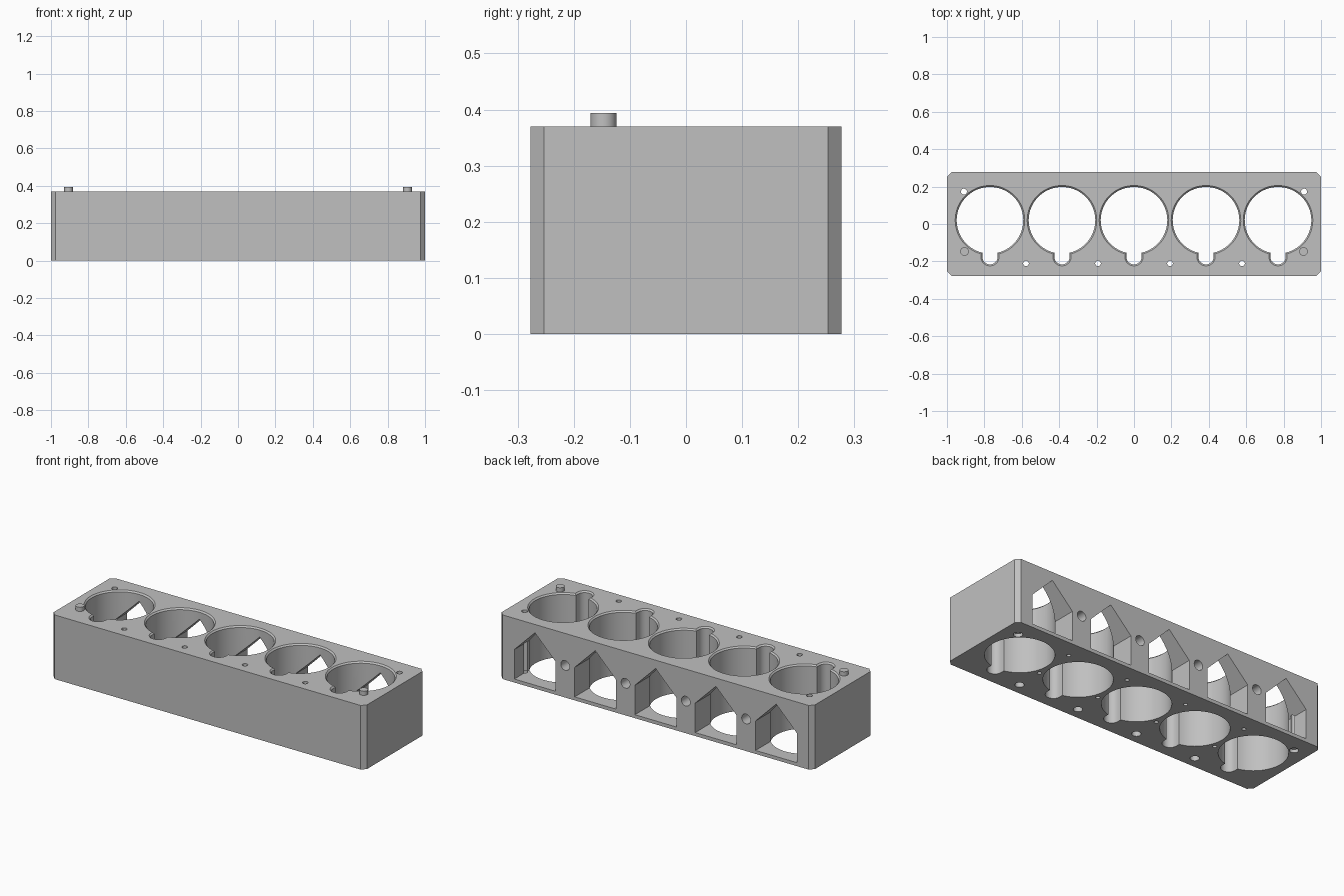
import bpy, bmesh
from math import sin, cos, asin, pi

cube = bpy.data.objects.get("Cube")
if cube:
    bpy.data.objects.remove(cube, do_unlink=True)

H = 0.37
PITCH = 0.385
BORES = [i * PITCH for i in range(-2, 3)]
WEBS = [(i - 1.5) * PITCH for i in range(4)]

grey = bpy.data.materials.new("plain_grey")
grey.use_nodes = True
grey.diffuse_color = (0.53, 0.53, 0.53, 1)
grey.node_tree.nodes["Principled BSDF"].inputs["Base Color"].default_value = (0.53, 0.53, 0.53, 1)


def loft(name, low, high):
    """Closed solid between two matching rings of 3D points."""
    bm = bmesh.new()
    a = [bm.verts.new(p) for p in low]
    b = [bm.verts.new(p) for p in high]
    n = len(a)
    bm.faces.new(a)
    bm.faces.new(b)
    for i in range(n):
        j = (i + 1) % n
        bm.faces.new((a[i], a[j], b[j], b[i]))
    bmesh.ops.recalc_face_normals(bm, faces=bm.faces)
    mesh = bpy.data.meshes.new(name)
    bm.to_mesh(mesh)
    bm.free()
    mesh.materials.append(grey)
    obj = bpy.data.objects.new(name, mesh)
    bpy.context.collection.objects.link(obj)
    return obj


def prism(name, profile, z0, z1):
    return loft(name, [(x, y, z0) for x, y in profile], [(x, y, z1) for x, y in profile])


def circle(cx, cy, r, n=32):
    return [(cx + r * cos(2 * pi * i / n), cy + r * sin(2 * pi * i / n)) for i in range(n)]


def keyhole(cx, grow=0.0):
    """Round bore with a round-ended slot toward the front."""
    r, w = 0.178 + grow, 0.041 + grow
    gap = asin(w / r)
    start, sweep = -pi / 2 + gap, 2 * pi - 2 * gap
    pts = [(cx + r * cos(start + sweep * i / 64), 0.02 + r * sin(start + sweep * i / 64))
           for i in range(65)]
    pts += [(cx + w * cos(pi + pi * i / 16), -0.175 + w * sin(pi + pi * i / 16))
            for i in range(17)]
    return pts


def cut(body, cutter):
    mod = body.modifiers.new("cut", 'BOOLEAN')
    mod.operation = 'DIFFERENCE'
    mod.solver = 'EXACT'
    mod.object = cutter
    bpy.context.view_layer.objects.active = body
    bpy.ops.object.modifier_apply(modifier=mod.name)
    bpy.data.objects.remove(cutter, do_unlink=True)


def drill(body, x, y, r, z0, z1):
    cut(body, prism("drill", circle(x, y, r, 24), z0, z1))


# Block with chamfered vertical corners
X, Y, C = 1.0, 0.277, 0.024
outline = [(X, C - Y), (X, Y - C), (X - C, Y), (C - X, Y),
           (-X, Y - C), (-X, C - Y), (C - X, -Y), (X - C, -Y)]
block = prism("holder_block", outline, 0, H)

for x in BORES:
    # Keyhole bore and its chamfered rim
    cut(block, prism("bore", keyhole(x), -0.05, H + 0.05))
    cut(block, loft("rim", [(px, py, H - 0.008) for px, py in keyhole(x)],
                    [(px, py, H + 0.004) for px, py in keyhole(x, 0.012)]))
    # Gabled window through the back wall
    w = 0.132
    gable = [(x - w, 0.02), (x + w, 0.02), (x + w, 0.19), (x, 0.322), (x - w, 0.19)]
    cut(block, loft("window", [(px, 0.04, pz) for px, pz in gable],
                    [(px, 0.35, pz) for px, pz in gable]))

for x in WEBS:
    # Front screw holes with wider mouths underneath
    drill(block, x, -0.211, 0.015, -0.05, H + 0.05)
    drill(block, x, -0.211, 0.024, -0.05, 0.03)
    # Small blind holes underneath
    drill(block, x, -0.055, 0.011, -0.05, 0.05)
    drill(block, x, 0.175, 0.011, -0.05, 0.1)
    # Round holes in the back face
    ring = circle(x, 0.185, 0.028)
    cut(block, loft("back_hole", [(px, 0.16, pz) for px, pz in ring],
                    [(px, 0.35, pz) for px, pz in ring]))

# Rear corner holes and front locating pins
for side, name in ((-1, "right_pin"), (1, "left_pin")):
    drill(block, side * 0.909, 0.173, 0.016, -0.05, H + 0.05)
    drill(block, side * 0.909, 0.173, 0.024, -0.05, 0.019)
    prism(name, circle(side * 0.906, -0.147, 0.023), H - 0.01, H + 0.024)

# Smooth round walls, crisp edges
for obj in bpy.context.scene.objects:
    if obj.name in {"holder_block", "right_pin", "left_pin"}:
        bpy.ops.object.select_all(action='DESELECT')
        obj.select_set(True)
        bpy.context.view_layer.objects.active = obj
        bpy.ops.object.shade_smooth_by_angle(angle=0.5)
